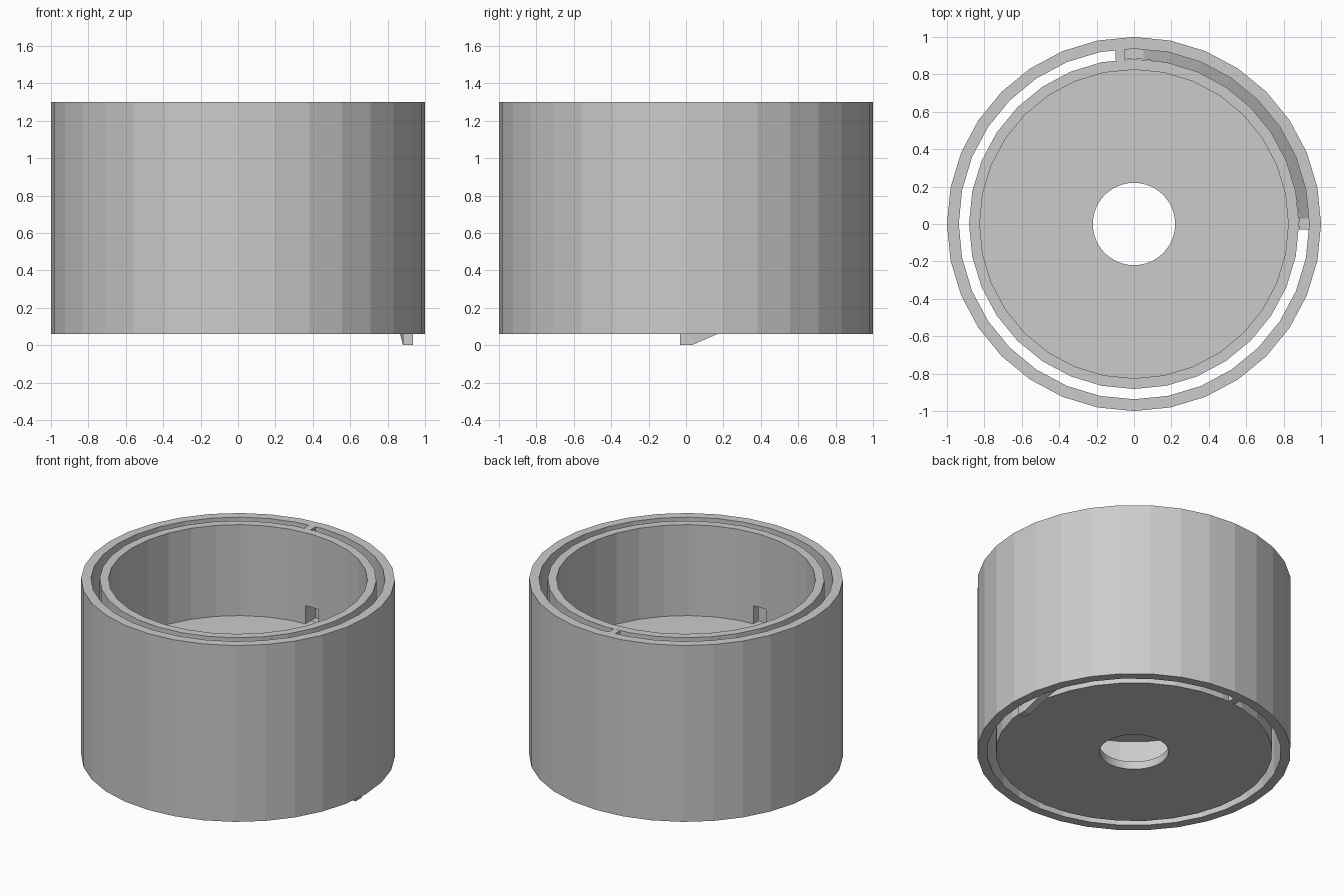
import bpy, bmesh
from math import cos, sin, pi, radians

if "Cube" in bpy.data.objects:
    bpy.data.objects.remove(bpy.data.objects["Cube"])

SIDES = 32
BASE, TOP = 0.06, 1.30
FLOOR = 0.66
R_OUT, R_GAP_OUT, R_GAP_IN, R_IN = 1.0, 0.937, 0.882, 0.825


def finish(name, bm):
    bmesh.ops.recalc_face_normals(bm, faces=bm.faces)
    me = bpy.data.meshes.new(name)
    bm.to_mesh(me)
    bm.free()
    ob = bpy.data.objects.new(name, me)
    bpy.context.collection.objects.link(ob)
    return ob


def sweep(name, sections, closed):
    """Skin a chain of four-point cross-sections."""
    bm = bmesh.new()
    rows = [[bm.verts.new(p) for p in s] for s in sections]
    n = len(rows)
    for i in range(n if closed else n - 1):
        a, b = rows[i], rows[(i + 1) % n]
        for k in range(4):
            bm.faces.new((a[k], a[(k + 1) % 4], b[(k + 1) % 4], b[k]))
    if not closed:
        bm.faces.new(rows[0])
        bm.faces.new(rows[-1])
    return finish(name, bm)


def section(angle, r0, r1, z0, z1):
    c, s = cos(angle), sin(angle)
    return [(r * c, r * s, z) for r, z in ((r0, z0), (r1, z0), (r1, z1), (r0, z1))]


def ring(name, r0, r1, z0, z1):
    return sweep(name, [section(2 * pi * i / SIDES, r0, r1, z0, z1)
                        for i in range(SIDES)], True)


def disc(name, z0, z1):
    # 32-sided rim with a rounder 64-sided hole
    secs = []
    for i in range(2 * SIDES):
        rim = R_IN * (cos(pi / SIDES) if i % 2 else 1)
        secs.append(section(pi * i / SIDES, 0.22, rim, z0, z1))
    return sweep(name, secs, True)


def box(name, lo, hi):
    bm = bmesh.new()
    bmesh.ops.create_cube(bm, size=1)
    for v in bm.verts:
        v.co = [(lo[k] + hi[k]) / 2 + v.co[k] * (hi[k] - lo[k]) for k in range(3)]
    return finish(name, bm)


# Concentric walls
ring("outer_wall", R_GAP_OUT, R_OUT, BASE, TOP)
inner = ring("inner_wall", R_IN, R_GAP_IN, BASE, TOP)

# Doorways through the inner wall, back and front, at floor level
for name, y0, y1 in (("back_door_cutter", 0.7, 0.91), ("front_door_cutter", -0.91, -0.7)):
    cutter = box(name, (-0.05, y0, FLOOR), (0.05, y1, FLOOR + 0.127))
    cutter.hide_render = True
    cutter.hide_viewport = False
    mod = inner.modifiers.new(name, 'BOOLEAN')
    mod.operation = 'DIFFERENCE'
    mod.solver = 'EXACT'
    mod.object = cutter
    bpy.context.view_layer.objects.active = inner
    bpy.ops.object.modifier_apply(modifier=mod.name)
    bpy.data.objects.remove(cutter)

# Bottom plate and raised floor
disc("bottom_plate", BASE, BASE + 0.055)
disc("raised_floor", FLOOR - 0.05, FLOOR)

# Bridge joining the two walls
box("wall_bridge", (-0.10, 0.875, BASE), (-0.05, 0.935, TOP))

# Quarter-turn ramp: flat landing at the back door, flat tip at the base
low, high = 1.9, 86.8
secs = []
for a in [-1.9, low] + [11.25 * i for i in range(1, 8)] + [high, 90, 93.2]:
    t = min(max((a - low) / (high - low), 0), 1)
    z = t * (FLOOR - 0.06)
    secs.append(section(radians(a), R_GAP_IN, R_GAP_OUT, z, z + 0.06))
sweep("ramp", secs, False)
